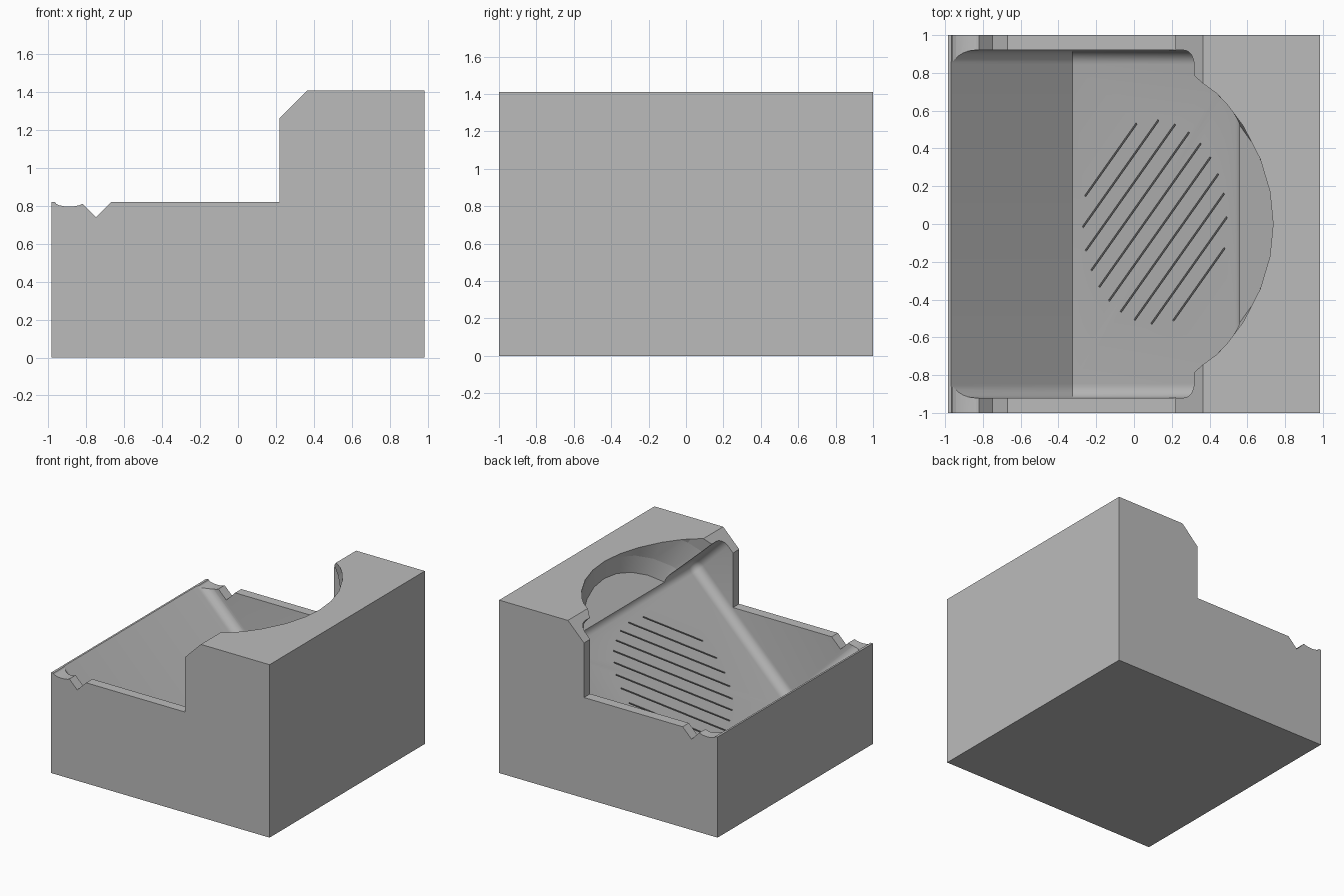
import bpy, bmesh, math
from mathutils import Matrix, Vector

cube = bpy.data.objects.get("Cube")
if cube:
    bpy.data.objects.remove(cube, do_unlink=True)

grey = bpy.data.materials.new("plain grey")
grey.use_nodes = True
colour = (0.5, 0.5, 0.5, 1)
grey.diffuse_color = colour
grey.node_tree.nodes["Principled BSDF"].inputs["Base Color"].default_value = colour

# Pocket frame: local x climbs the sloping floor, local z points out of it
R2 = math.sqrt(2)
TILT = Matrix.Rotation(-math.pi / 4, 4, 'Y')
FLOOR = 0.5 / R2


def make(name, bm):
    bmesh.ops.recalc_face_normals(bm, faces=bm.faces)
    mesh = bpy.data.meshes.new(name)
    bm.to_mesh(mesh)
    bm.free()
    ob = bpy.data.objects.new(name, mesh)
    bpy.context.collection.objects.link(ob)
    mesh.materials.append(grey)
    return ob


def add_box(bm, centre, size, turn=0):
    m = Matrix.Translation(centre) @ Matrix.Rotation(turn, 4, 'Z') @ Matrix.Diagonal((*size, 1))
    return bmesh.ops.create_cube(bm, size=1, matrix=m)


def cut(target, cutter):
    cutter.hide_render = True
    mod = target.modifiers.new("cut", 'BOOLEAN')
    mod.operation = 'DIFFERENCE'
    mod.solver = 'EXACT'
    mod.object = cutter
    bpy.ops.object.select_all(action='DESELECT')
    bpy.context.view_layer.objects.active = target
    target.select_set(True)
    bpy.ops.object.modifier_apply(modifier=mod.name)
    bpy.data.objects.remove(cutter, do_unlink=True)


# Solid block from its side profile, with rim groove, notch and chamfered step
groove = [(-0.89 + 0.075 * math.cos(a), 0.82 - 0.023 * math.sin(a))
          for a in (math.pi * i / 8 for i in range(8, 0, -1))]
profile = [(-0.985, 0), (-0.985, 0.82)] + groove + [
    (-0.82, 0.81), (-0.75, 0.74), (-0.67, 0.82), (0.22, 0.82),
    (0.22, 1.265), (0.365, 1.41), (0.985, 1.41), (0.985, 0)]
bm = bmesh.new()
face = bm.faces.new([bm.verts.new((x, -1, z)) for x, z in profile])
ext = bmesh.ops.extrude_face_region(bm, geom=[face])
bmesh.ops.translate(bm, vec=(0, 2, 0),
                    verts=[v for v in ext["geom"] if isinstance(v, bmesh.types.BMVert)])
block = make("block", bm)

# Tilted pocket with rounded edges, sharp where the back wall meets the floor
u0, u1, top = -0.15 / R2, 1.68 / R2, 2.0
bm = bmesh.new()
add_box(bm, ((u0 + u1) / 2, 0, (FLOOR + top) / 2), (u1 - u0, 1.84, top - FLOOR))
rounded = [e for e in bm.edges
           if not all(v.co.x < 0 and v.co.z < 1 for v in e.verts)]
bmesh.ops.bevel(bm, geom=rounded, offset=0.075, segments=8, profile=0.5, affect='EDGES')
bm.transform(TILT)
cut(block, make("pocket_cutter", bm))

# Round scoop in the tall end, flat along the pocket floor
bm = bmesh.new()
bmesh.ops.create_uvsphere(bm, u_segments=28, v_segments=14, radius=0.965)
bm.transform(Matrix.Translation((0.757, 0, 1.068)))
for point, normal in (((0, 0, 0.53 / R2), (0, 0, -1)), ((0.3, 0, 0), (-1, 0, 0))):
    res = bmesh.ops.bisect_plane(bm, geom=bm.verts[:] + bm.edges[:] + bm.faces[:],
                                 plane_co=Vector(point), plane_no=Vector(normal),
                                 clear_outer=True)
    bmesh.ops.holes_fill(bm, edges=[e for e in bm.edges if e.is_boundary])
bm.transform(TILT)
cut(block, make("scoop_cutter", bm))

# Thin diagonal slots that fill a circle on the sloping floor
bm = bmesh.new()
for i in range(10):
    p = 0.466 - i * 0.1036
    length = 2 * math.sqrt(0.54 ** 2 - p * p)
    add_box(bm, (0.509 - p / R2, 0.01 + p / R2, FLOOR), (length, 0.01, 0.04), math.pi / 4)
bm.transform(TILT)
cut(block, make("slot_cutter", bm))

bpy.ops.object.shade_smooth_by_angle(angle=math.radians(12))
